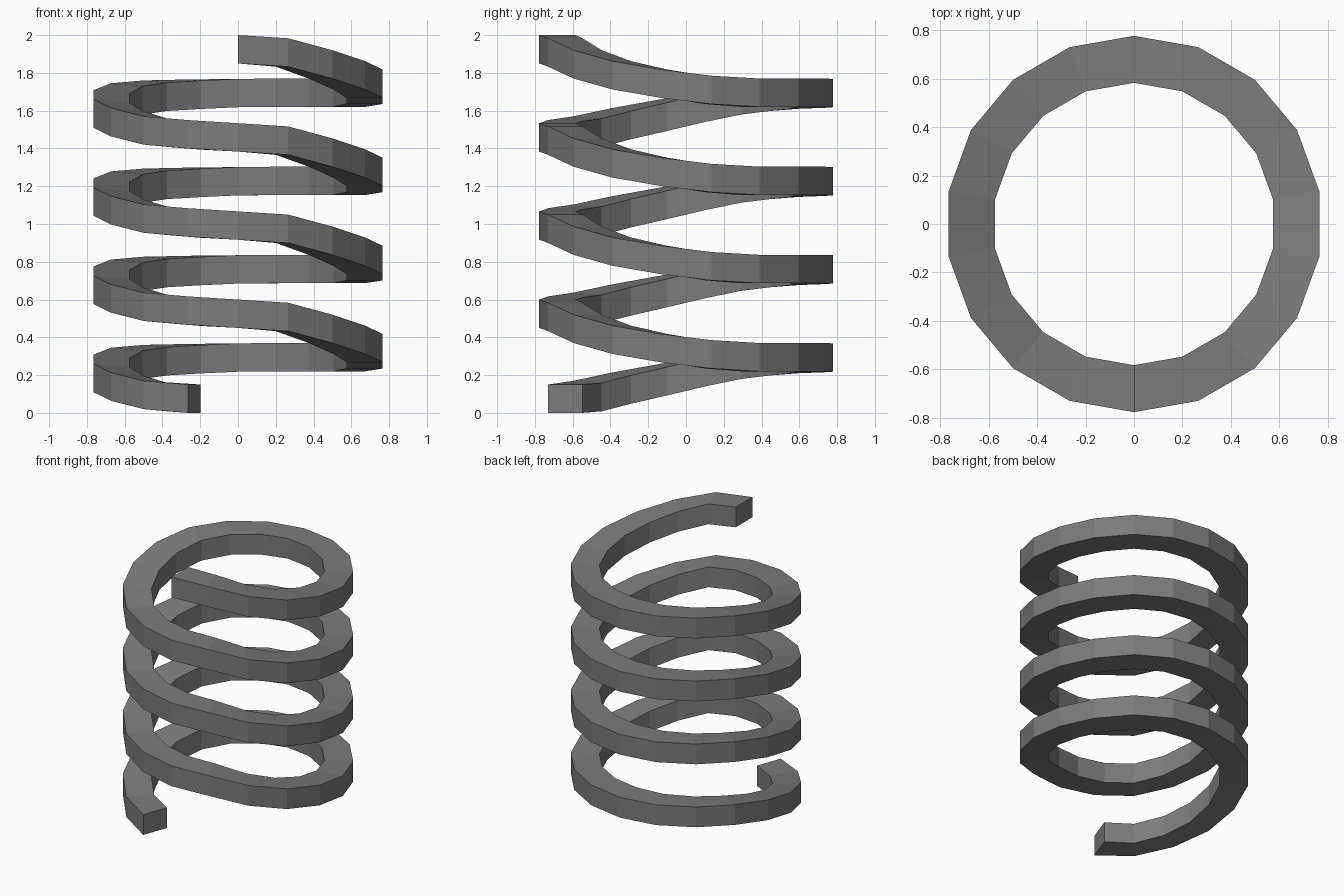
import bpy, bmesh, math

if "Cube" in bpy.data.objects:
    bpy.data.objects.remove(bpy.data.objects["Cube"])

R_OUT, R_IN = 0.777, 0.583      # outer and inner radius
HEIGHT = 0.15                   # thickness of the band
SIDES, PITCH = 18, 0.4667       # segments and rise per turn
STEPS = 72                      # almost four full turns

# Rise of the underside through one turn (flat at the back, steep in front)
RISE = [0, .02, .064, .11, .158, .195, .21, .215, .218,
        .22, .22, .22, .235, .268, .312, .37, .433, .45]

grey = bpy.data.materials.new("dark grey metal")
grey.diffuse_color = (0.2, 0.2, 0.2, 1)
grey.use_nodes = True
grey.node_tree.nodes["Principled BSDF"].inputs["Base Color"].default_value = grey.diffuse_color

# Coil spring: a square section swept clockwise up the coil
bm = bmesh.new()
rings = []
for i in range(STEPS):
    a = math.radians(20 * (i + 1))
    s, c = math.sin(a), math.cos(a)
    z = RISE[i % SIDES] + PITCH * (i // SIDES)
    zi = z - 0.018 * max(0, s) if i else z     # inner edge dips slightly on the left
    rings.append([bm.verts.new((-r * s, -r * c, h)) for r, h in
                  ((R_OUT, z), (R_IN, zi), (R_IN, zi + HEIGHT), (R_OUT, z + HEIGHT))])

for p, q in zip(rings, rings[1:]):
    for k in range(4):
        n = (k + 1) % 4
        bm.faces.new((p[k], p[n], q[n], q[k]))

# End caps
bm.faces.new(rings[0])
bm.faces.new(rings[-1])
bmesh.ops.recalc_face_normals(bm, faces=bm.faces)

mesh = bpy.data.meshes.new("coil_spring")
bm.to_mesh(mesh)
bm.free()
mesh.materials.append(grey)
spring = bpy.data.objects.new("coil_spring", mesh)
bpy.context.collection.objects.link(spring)
